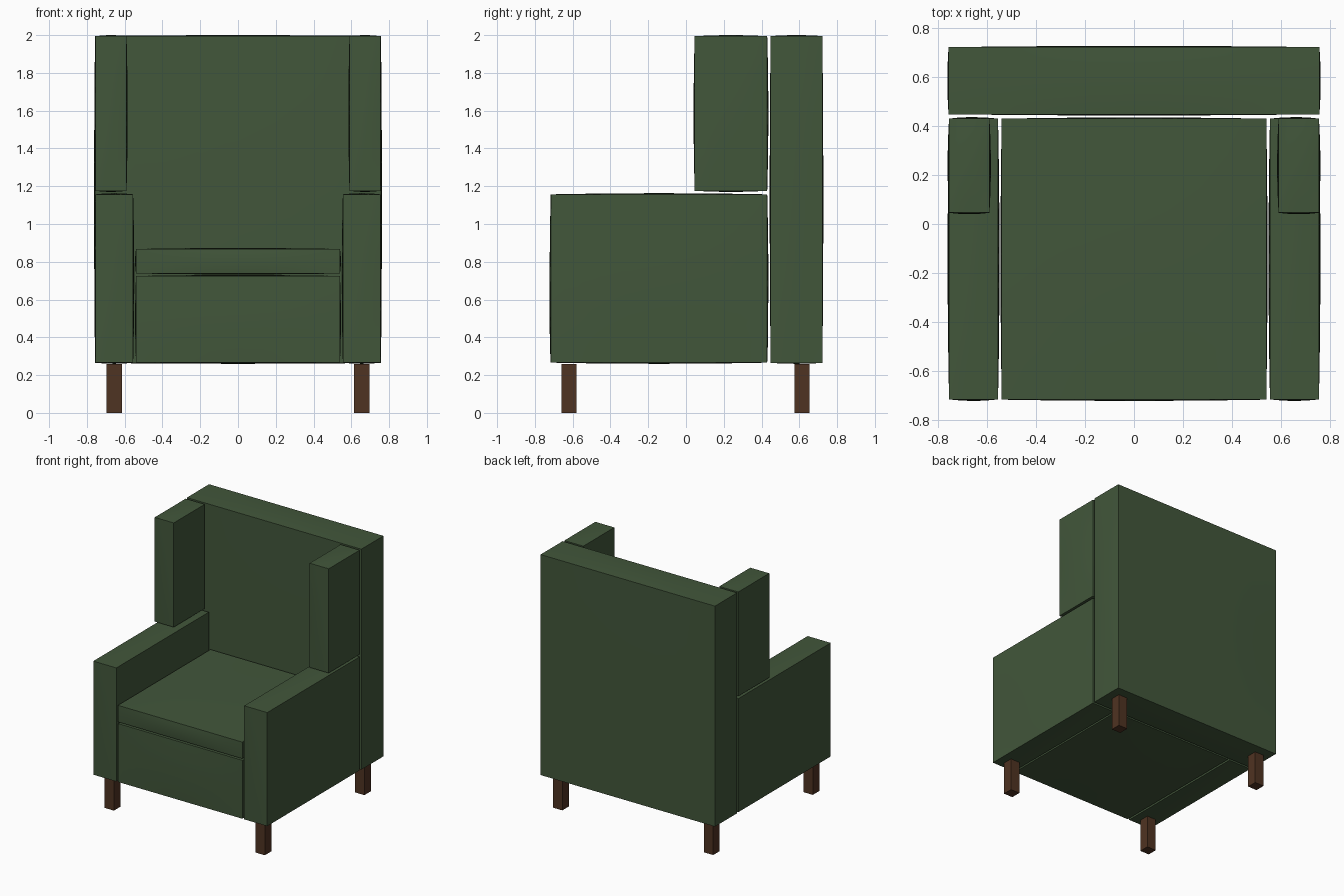
import bpy, bmesh, math
from mathutils import Vector

if "Cube" in bpy.data.objects:
    bpy.data.objects.remove(bpy.data.objects["Cube"])


def material(name, rgb):
    m = bpy.data.materials.new(name)
    m.diffuse_color = (*rgb, 1)
    m.use_nodes = True
    m.node_tree.nodes["Principled BSDF"].inputs["Base Color"].default_value = m.diffuse_color
    return m


GREEN = material("green fabric", (0.054, 0.094, 0.043))
BROWN = material("brown wood", (0.078, 0.033, 0.016))


def box(name, lo, hi, mat, bulge=0.0, cuts=7):
    """Box between two corners; each face swells gently, edges stay sharp."""
    lo, hi = Vector(lo), Vector(hi)
    mid, half = (lo + hi) / 2, (hi - lo) / 2
    bm = bmesh.new()
    bmesh.ops.create_cube(bm, size=2)
    if bulge:
        bmesh.ops.subdivide_edges(bm, edges=bm.edges[:], cuts=cuts, use_grid_fill=True)
    for v in bm.verts:
        c = v.co.copy()
        p = Vector([mid[i] + half[i] * c[i] for i in range(3)])
        for a in range(3):
            if abs(c[a]) > 0.999:
                u, w = c[(a + 1) % 3], c[(a + 2) % 3]
                p[a] += math.copysign(bulge, c[a]) * (1 - u * u) * (1 - w * w)
        v.co = p
    bmesh.ops.recalc_face_normals(bm, faces=bm.faces[:])
    for f in bm.faces:
        f.smooth = bulge > 0
    for e in bm.edges:
        e.smooth = e.calc_face_angle(0) < math.radians(40)
    me = bpy.data.meshes.new(name)
    bm.to_mesh(me)
    bm.free()
    me.materials.append(mat)
    ob = bpy.data.objects.new(name, me)
    bpy.context.collection.objects.link(ob)
    return ob


# upholstered centre parts
box("backrest", (-0.757, 0.448, 0.265), (0.757, 0.722, 1.995), GREEN, 0.005)
box("seat_base", (-0.54, -0.717, 0.267), (0.54, 0.43, 0.725), GREEN, 0.005)
box("seat_cushion", (-0.54, -0.717, 0.738), (0.54, 0.43, 0.868), GREEN, 0.005)

# arms, wings and legs on both sides
for side, s in (("left", -1), ("right", 1)):
    def sided(name, x0, x1, y0, y1, z0, z1, mat, bulge=0.0):
        xs = sorted((s * x0, s * x1))
        box(f"{side}_{name}", (xs[0], y0, z0), (xs[1], y1, z1), mat, bulge)

    sided("arm", 0.555, 0.755, -0.716, 0.43, 0.266, 1.157, GREEN, 0.006)
    sided("wing", 0.59, 0.755, 0.046, 0.43, 1.176, 1.994, GREEN, 0.006)
    for end, y in (("front", -0.62), ("back", 0.615)):
        sided(end + "_leg", 0.615, 0.695, y - 0.04, y + 0.04, 0, 0.26, BROWN)
